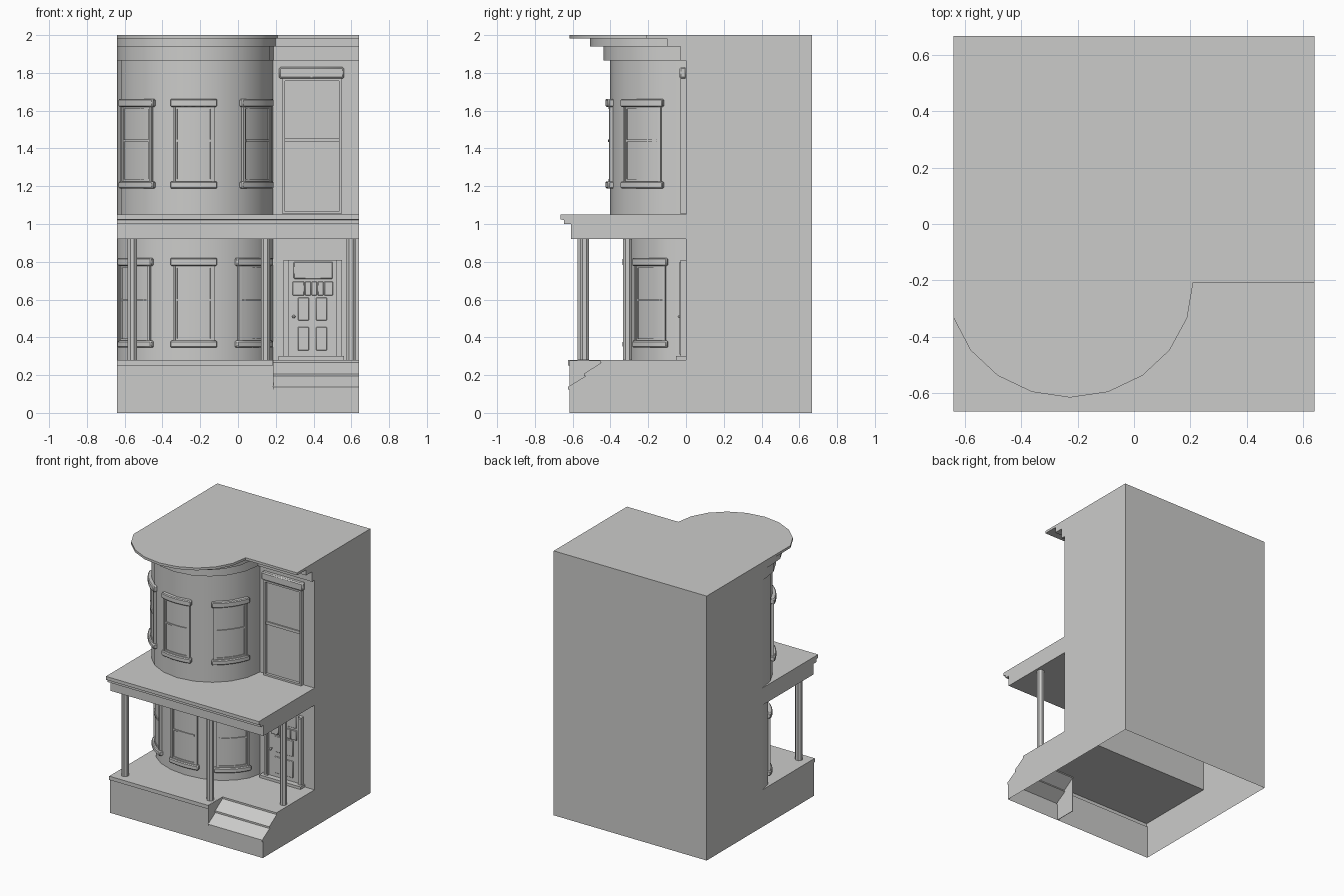
import bpy, bmesh, math

if "Cube" in bpy.data.objects:
    bpy.data.objects.remove(bpy.data.objects["Cube"])

stone = bpy.data.materials.new("light_grey")
stone.diffuse_color = (0.6, 0.6, 0.59, 1)
stone.use_nodes = True
stone.node_tree.nodes["Principled BSDF"].inputs["Base Color"].default_value = stone.diffuse_color

CX, W = -0.227, 0.64          # bay centre in x, half width of the house
RX = 0.412                    # bay half width
FLOOR = 0.28


def prism(bm, pts, lo, hi, axis='z', drop=()):
    """Extrude a 2D outline along z (x,y outline) or x (y,z outline); drop = (axis, value) faces to leave open."""
    place = (lambda p, w: (p[0], p[1], w)) if axis == 'z' else (lambda p, w: (w, p[0], p[1]))
    a = [bm.verts.new(place(p, lo)) for p in pts]
    b = [bm.verts.new(place(p, hi)) for p in pts]
    n = len(pts)
    fs = [bm.faces.new(a), bm.faces.new(b)]
    fs += [bm.faces.new((a[i], a[(i + 1) % n], b[(i + 1) % n], b[i])) for i in range(n)]
    bmesh.ops.recalc_face_normals(bm, faces=fs)
    gone = [f for f in fs if any(all(abs(v.co[k] - val) < 1e-4 for v in f.verts) for k, val in drop)]
    bmesh.ops.delete(bm, geom=gone, context='FACES')


def box(bm, x0, x1, y0, y1, z0, z1, drop=()):
    prism(bm, [(x0, y0), (x1, y0), (x1, y1), (x0, y1)], z0, z1, drop=drop)


def finish(name, bm, bevel=0):
    me = bpy.data.meshes.new(name)
    bm.to_mesh(me)
    bm.free()
    me.materials.append(stone)
    ob = bpy.data.objects.new(name, me)
    bpy.context.collection.objects.link(ob)
    if bevel:
        m = ob.modifiers.new("soft_edge", 'BEVEL')
        m.width, m.segments, m.limit_method = bevel, 1, 'ANGLE'
        m.angle_limit = math.radians(40)
    bpy.ops.object.select_all(action='DESELECT')
    ob.select_set(True)
    bpy.context.view_layer.objects.active = ob
    bpy.ops.object.shade_smooth_by_angle(angle=math.radians(30))
    return ob


def arc(rx, ry, a0, a1, n, dy=0):
    """Points on the bay curve; angles in degrees from the front, positive to the right."""
    out = []
    for i in range(n + 1):
        a = math.radians(a0 + (a1 - a0) * i / n)
        out.append((max(-W, CX + rx * math.sin(a)), -ry * math.cos(a) - dy))
    return out


# House body, open underneath
bm = bmesh.new()
box(bm, -W, W, 0, 0.667, FLOOR, 2, drop=[(2, FLOOR)])
box(bm, -W, W, 0, 0.667, 0, FLOOR, drop=[(2, 0), (2, FLOOR), (1, 0)])
finish("house_body", bm)

# Porch base with a lipped floor, hollow below
bm = bmesh.new()
prism(bm, [(0, 0), (-0.617, 0), (-0.617, 0.252), (-0.625, 0.252), (-0.625, FLOOR), (0, FLOOR)],
      -W, 0.185, 'x', drop=[(2, 0), (1, 0), (0, 0.185)])
box(bm, 0.183, 0.187, -0.617, -0.45, 0, FLOOR - 0.002)
finish("porch_base", bm)

# Steps with small nosings
prof = [(0, 0), (-0.618, 0)]
for y, z in ((-0.625, 0.138), (-0.54, 0.207), (-0.455, FLOOR)):
    prof += [(y + 0.007, z - 0.013), (y, z - 0.013), (y, z)]
prof += [(0, FLOOR)]
bm = bmesh.new()
prism(bm, prof, 0.185, W, 'x', drop=[(2, 0), (1, 0), (0, 0.185)])
finish("front_steps", bm)

# Porch roof
bm = bmesh.new()
prism(bm, [(0, 0.92), (-0.61, 0.92), (-0.61, 1.0), (-0.645, 1.0), (-0.645, 1.02),
           (-0.665, 1.025), (-0.665, 1.05), (0, 1.05)], -W, W, 'x', drop=[(1, 0)])
finish("porch_roof", bm)

# Porch posts
for i, (x, y) in enumerate(((-0.56, -0.55), (0.145, -0.537), (0.598, -0.31))):
    bm = bmesh.new()
    ring = [(x + 0.026 * math.cos(math.radians(22.5 + 45 * k)),
             y + 0.026 * math.sin(math.radians(22.5 + 45 * k))) for k in range(8)]
    prism(bm, ring, FLOOR, 0.92)
    finish(f"porch_post_{i + 1}", bm)

# Rounded bay on both storeys
LOW_RY, TOP_RY = 0.31, 0.402
for name, ry, z0, z1 in (("lower_bay", LOW_RY, FLOOR, 0.92), ("upper_bay", TOP_RY, 1.05, 1.87)):
    bm = bmesh.new()
    prism(bm, arc(RX, ry, -90, 90, 10), z0, z1, drop=[(1, 0), (2, z0), (2, z1)])
    finish(name, bm)

# Cornice: three stepped layers following the bay and the flat wall
for i, (dy, rx, z0, z1) in enumerate(((0.03, 0.416, 1.865, 1.94), (0.10, 0.425, 1.94, 1.982),
                                      (0.208, 0.437, 1.982, 2.0))):
    bm = bmesh.new()
    outline = [(-W, 0)] + arc(rx, 0.408, -90, 90, 10, dy) + [(W, -dy), (W, 0)]
    prism(bm, outline, z0, z1, drop=[(1, 0)])
    finish(f"cornice_{i + 1}", bm)


# Curved windows on the bay
def curved(bm, ry, a0, a1, z0, z1, d):
    prism(bm, arc(RX + d, ry + d, a0, a1, 6) + arc(RX - 0.012, ry - 0.012, a1, a0, 6), z0, z1)


def bay_window(tag, ry, mid, half, z0, z1):
    bm = bmesh.new()
    h = half
    curved(bm, ry, mid - h, mid + h, z0, z0 + 0.037, 0.025)            # sill
    curved(bm, ry, mid - h, mid + h, z1 - 0.042, z1, 0.025)            # lintel
    finish(tag + "_sill_and_lintel", bm, 0.006)
    lo, hi, f = z0 + 0.037, z1 - 0.042, h * 0.9
    bm = bmesh.new()
    for s in (-1, 1):                                                  # jambs and sash sides
        curved(bm, ry, mid + s * f, mid + s * (f - 1.8), lo, hi, 0.016)
        curved(bm, ry, mid + s * (f - 1.8), mid + s * (f - 3), lo, hi, 0.009)
    for z, d in ((lo, 0.009), (hi - 0.012, 0.009), ((lo + hi) / 2 + 0.012, 0.01)):
        curved(bm, ry, mid - f + 3, mid + f - 3, z, z + 0.012, d)      # rails
    curved(bm, ry, mid - f + 1, mid + f - 1, lo, hi, 0.003)            # glass
    finish(tag + "_frame", bm)


for side, mid_low, mid_top, half in (("left", -53, -50, 19), ("middle", -1, -1, 16.7), ("right", 51.5, 54, 19)):
    bay_window("lower_" + side + "_window", LOW_RY, mid_low, half + (side != "middle") * 1.5, 0.345, 0.82)
    bay_window("upper_" + side + "_window", TOP_RY, mid_top, half, 1.188, 1.662)


def plate(bm, x0, x1, z0, z1, d):
    box(bm, x0, x1, -d, 0.002, z0, z1)


# Tall flat window above the porch
bm = bmesh.new()
plate(bm, 0.217, 0.562, 1.77, 1.83, 0.035)
finish("tall_window_lintel", bm, 0.008)
bm = bmesh.new()
for x in (0.235, 0.534):
    plate(bm, x, x + 0.014, 1.052, 1.77, 0.03)
for z in (1.052, 1.757):
    plate(bm, 0.249, 0.534, z, z + 0.013, 0.03)
plate(bm, 0.249, 0.534, 1.435, 1.456, 0.02)
plate(bm, 0.249, 0.534, 1.065, 1.757, 0.01)
finish("tall_window_frame", bm)

# Front door: jambs, threshold, leaf, panels
bm = bmesh.new()
for x in (0.24, 0.522):
    plate(bm, x, x + 0.028, 0.30, 0.81, 0.03)
    plate(bm, x + 0.009, x + 0.019, 0.31, 0.80, 0.034)
plate(bm, 0.215, 0.56, FLOOR, 0.30, 0.052)
finish("door_frame", bm)

bm = bmesh.new()
plate(bm, 0.268, 0.522, 0.30, 0.81, 0.012)
finish("door_leaf", bm)

bm = bmesh.new()
for x in (0.317, 0.413):
    plate(bm, x, x + 0.058, 0.49, 0.61, 0.018)
    plate(bm, x, x + 0.058, 0.33, 0.455, 0.018)
plate(bm, 0.295, 0.50, 0.71, 0.80, 0.018)
edges = (0.287, 0.353, 0.388, 0.42, 0.455, 0.505)
for a, b in zip(edges, edges[1:]):
    plate(bm, a + 0.002, b - 0.002, 0.622, 0.695, 0.022)
finish("door_panels", bm, 0.003)

bm = bmesh.new()
bmesh.ops.create_uvsphere(bm, u_segments=10, v_segments=6, radius=0.009)
bmesh.ops.translate(bm, verts=bm.verts, vec=(0.295, -0.035, 0.51))
box(bm, 0.292, 0.298, -0.03, -0.01, 0.507, 0.513)
finish("door_knob", bm)
